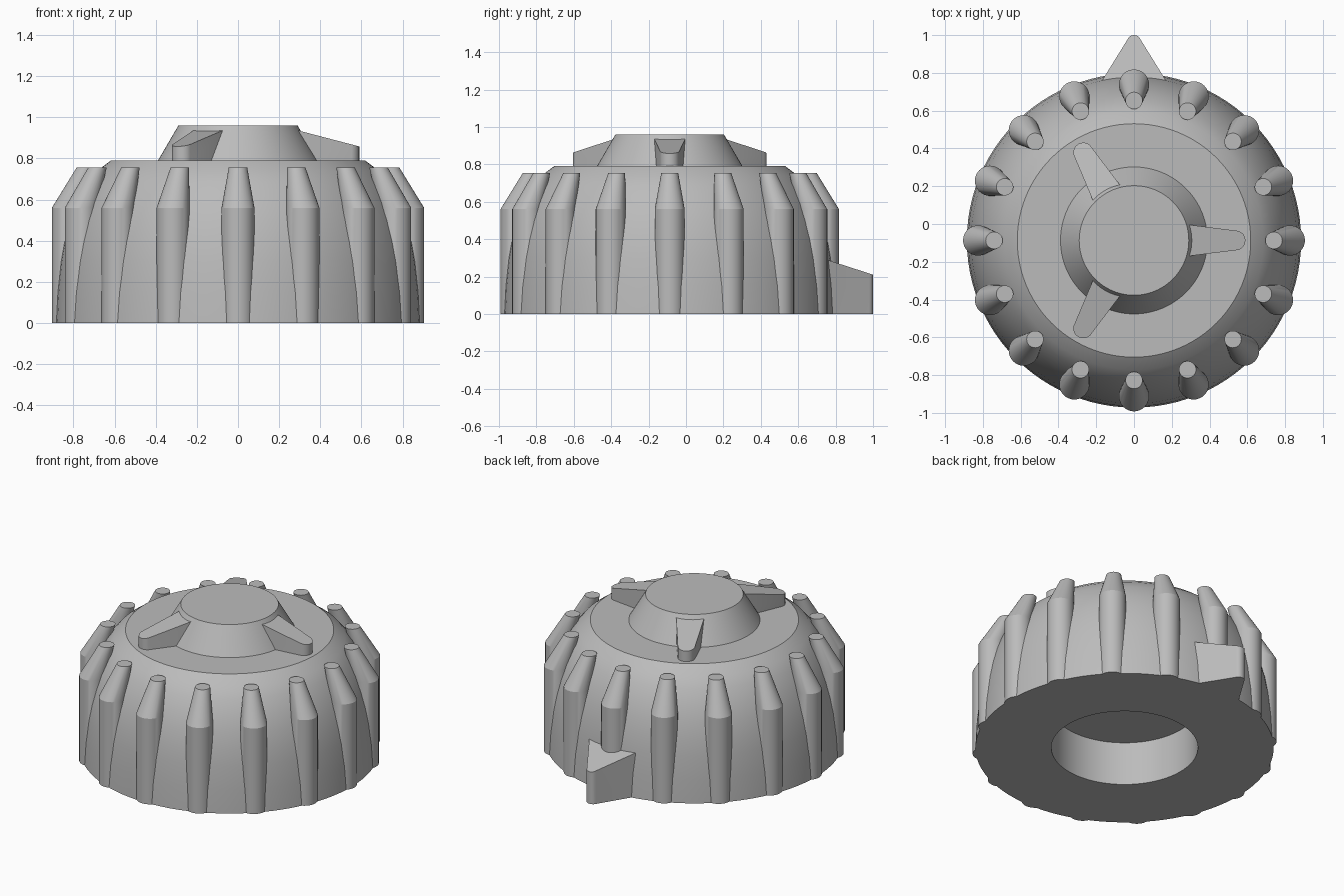
import bpy, bmesh, math
from mathutils import Matrix, Vector

if "Cube" in bpy.data.objects:
    bpy.data.objects.remove(bpy.data.objects["Cube"])

CENTRE = Vector((0, -0.087, 0))   # axis of the knob

grey = bpy.data.materials.new("plain_grey")
grey.use_nodes = True
COLOUR = (0.5, 0.5, 0.5, 1)
grey.diffuse_color = COLOUR
grey.node_tree.nodes["Principled BSDF"].inputs["Base Color"].default_value = COLOUR


def loft(name, rings, turn=0.0, smooth=20):
    """Skin a stack of equal-length rings, cap both ends, and turn about the axis."""
    bm = bmesh.new()
    loops = [[bm.verts.new(p) for p in ring] for ring in rings]
    for a, b in zip(loops, loops[1:]):
        for i in range(len(a)):
            j = (i + 1) % len(a)
            bm.faces.new((a[i], a[j], b[j], b[i]))
    bm.faces.new(loops[0][::-1])
    bm.faces.new(loops[-1])
    bmesh.ops.recalc_face_normals(bm, faces=bm.faces)
    bm.transform(Matrix.Translation(CENTRE) @ Matrix.Rotation(turn, 4, "Z"))
    mesh = bpy.data.meshes.new(name)
    bm.to_mesh(mesh)
    bm.free()
    mesh.materials.append(grey)
    obj = bpy.data.objects.new(name, mesh)
    bpy.context.collection.objects.link(obj)
    bpy.ops.object.select_all(action="DESELECT")
    obj.select_set(True)
    bpy.context.view_layer.objects.active = obj
    bpy.ops.object.shade_smooth_by_angle(angle=math.radians(smooth))
    return obj


def circle(radius, z, x=0.0, count=32):
    steps = [math.tau * i / count for i in range(count)]
    return [(x + radius * math.cos(a), radius * math.sin(a), z) for a in steps]


def tapered_prism(name, inner, outer, half_in, half_out, tip, z_in, z_out, base, turn):
    """Wedge pointing along +x with a rounded end and a sloping top."""
    outline = [(inner, -half_in)]
    for i in range(9):
        a = math.radians(-75 + 150 * i / 8)
        outline.append((outer - tip + tip * math.cos(a), half_out * math.sin(a)))
    outline.append((inner, half_in))
    slope = (z_out - z_in) / (outer - inner)
    low = [(x, y, base) for x, y in outline]
    high = [(x, y, z_in + slope * (x - inner)) for x, y in outline]
    return loft(name, [low, high], turn, 30)


# Domed body: socket ceiling, socket wall, base, bulging side, flat shoulder
profile = [(0.435, 0.285), (0.435, 0), (0.885, 0), (0.878, 0.15), (0.863, 0.3),
           (0.846, 0.4), (0.82, 0.5), (0.785, 0.59), (0.735, 0.68),
           (0.685, 0.74), (0.618, 0.79)]
loft("domed_body", [circle(r, z, count=96) for r, z in profile])

# Raised centre cap
loft("centre_cap", [circle(0.392, 0.785, count=96), circle(0.29, 0.96, count=96)])

# Grip ribs around the side
RIBS = 16
for i in range(RIBS):
    rings = [circle(0.08, 0, 0.825), circle(0.08, 0.56, 0.825), circle(0.045, 0.755, 0.74)]
    loft(f"grip_rib_{i + 1}", rings, math.tau * i / RIBS)

# Three fins on the cap
for i in range(3):
    tapered_prism(f"cap_fin_{i + 1}", 0.25, 0.59, 0.088, 0.052, 0.05,
                  0.947, 0.858, 0.785, math.tau * i / 3)

# Pointer at the back
tapered_prism("pointer", 0.7, 1.087, 0.26, 0.035, 0.03, 0.335, 0.21, 0, math.pi / 2)
